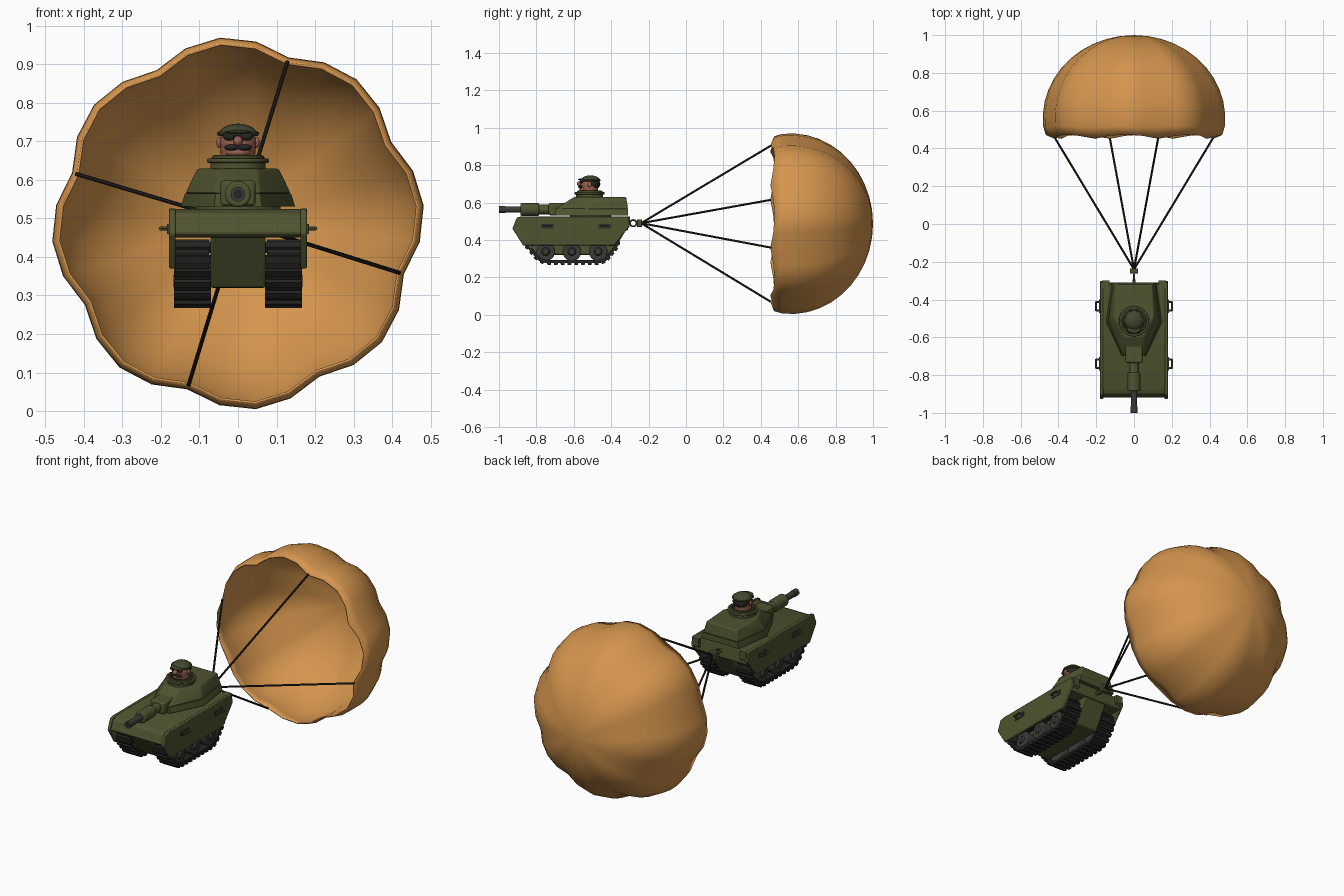
import bpy, bmesh, math
from mathutils import Vector

if "Cube" in bpy.data.objects:
    bpy.data.objects.remove(bpy.data.objects["Cube"])

def mat(name, r, g, b):
    m = bpy.data.materials.new(name)
    m.diffuse_color = (r, g, b, 1)
    m.use_nodes = True
    m.node_tree.nodes["Principled BSDF"].inputs["Base Color"].default_value = m.diffuse_color
    return m

OLIVE = mat("olive_paint", .080, .088, .030)
CLOTH = mat("orange_cloth", .66, .30, .075)
RUBBER = mat("black_track", .017, .017, .016)
WHEEL = mat("dark_wheel", .042, .045, .038)
ROPE = mat("dark_rope", .025, .018, .016)
SKIN = mat("skin", .33, .125, .08)
HAIR = mat("dark_hair", .02, .017, .015)
CAP = mat("cap_green", .055, .065, .028)

def finish(ob, m, bevel=0, mirror=False, smooth=True):
    ob.data.materials.append(m)
    if smooth:
        bpy.ops.object.select_all(action='DESELECT')
        ob.select_set(True)
        bpy.context.view_layer.objects.active = ob
        bpy.ops.object.shade_smooth_by_angle(angle=math.radians(40))
    if bevel:
        b = ob.modifiers.new("bevel", 'BEVEL')
        b.width, b.segments, b.limit_method = bevel, 2, 'ANGLE'
    if mirror:
        ob.modifiers.new("mirror", 'MIRROR')
    return ob

def mesh(name, verts, faces, m, **kw):
    me = bpy.data.meshes.new(name)
    me.from_pydata(verts, [], faces)
    bm = bmesh.new()
    bm.from_mesh(me)
    bmesh.ops.recalc_face_normals(bm, faces=bm.faces)
    bm.to_mesh(me)
    bm.free()
    ob = bpy.data.objects.new(name, me)
    bpy.context.collection.objects.link(ob)
    return finish(ob, m, **kw)

def loft(name, a, b, m, **kw):
    """Solid between two matching loops of points."""
    n = len(a)
    faces = [tuple(range(n)), tuple(range(n, 2 * n))]
    faces += [(i, (i + 1) % n, n + (i + 1) % n, n + i) for i in range(n)]
    return mesh(name, list(a) + list(b), faces, m, **kw)

def prism(name, yz, x0, x1, m, **kw):
    return loft(name, [(x0, y, z) for y, z in yz], [(x1, y, z) for y, z in yz], m, **kw)

def box(name, lo, hi, m, **kw):
    yz = [(lo[1], lo[2]), (hi[1], lo[2]), (hi[1], hi[2]), (lo[1], hi[2])]
    return prism(name, yz, lo[0], hi[0], m, **kw)

def rod(name, p, q, r, m, n=24, r2=None, **kw):
    p, q = Vector(p), Vector(q)
    rot = (q - p).to_track_quat('Z', 'Y')
    ring = lambda c, s: [c + rot @ Vector((s * math.cos(2 * math.pi * i / n),
                                           s * math.sin(2 * math.pi * i / n), 0)) for i in range(n)]
    return loft(name, ring(p, r), ring(q, r if r2 is None else r2), m, **kw)

def ball(name, c, s, m, cut=None, **kw):
    me = bpy.data.meshes.new(name)
    bm = bmesh.new()
    bmesh.ops.create_uvsphere(bm, u_segments=20, v_segments=12, radius=1)
    if cut is not None:
        bmesh.ops.bisect_plane(bm, geom=bm.verts[:] + bm.edges[:] + bm.faces[:],
                               plane_co=(0, 0, cut), plane_no=(0, 0, 1), clear_inner=True)
        bmesh.ops.holes_fill(bm, edges=[e for e in bm.edges if e.is_boundary])
    for v in bm.verts:
        v.co = Vector(c) + Vector((v.co.x * s[0], v.co.y * s[1], v.co.z * s[2]))
    bm.to_mesh(me)
    bm.free()
    ob = bpy.data.objects.new(name, me)
    bpy.context.collection.objects.link(ob)
    return finish(ob, m, **kw)

def torus(name, c, R, r, m, rot=(0, 0, 0)):
    bpy.ops.mesh.primitive_torus_add(location=c, rotation=rot, major_radius=R, minor_radius=r,
                                     major_segments=24, minor_segments=8)
    ob = bpy.context.object
    ob.name = name
    return finish(ob, m)

# Parachute canopy: eight lobes, scalloped rim, opening towards the front
ZC, N, R, A0 = .487, 32, 12, math.radians(73)
verts, faces = [], []
for j in range(R):
    t = -.25 + (math.pi / 2 + .25) * j / R
    for i in range(N):
        a = A0 + 2 * math.pi * i / N
        lobe = abs(math.sin(4 * (a - A0)))
        r = .485 * math.cos(t) * (1 - .07 * (1 - lobe))
        y = .56 + .44 * math.sin(t) + (.022 * lobe if j == 0 else 0)
        verts.append((r * math.cos(a), y, ZC + r * math.sin(a)))
        if j < R - 1:
            k = (i + 1) % N
            faces.append((j * N + i, j * N + k, (j + 1) * N + k, (j + 1) * N + i))
verts.append((0, 1.0, ZC))
faces += [((R - 1) * N + i, (R - 1) * N + (i + 1) % N, R * N) for i in range(N)]
canopy = mesh("parachute_canopy", verts, faces, CLOTH)
s = canopy.modifiers.new("thickness", 'SOLIDIFY')
s.thickness, s.offset = .006, -1

# Ropes, rope block and tow ring
for i in range(4):
    a = A0 + i * math.pi / 2
    rod("parachute_rope", (0, -.24, .49), (.438 * math.cos(a), .456, ZC + .438 * math.sin(a)), .0055, ROPE, n=8)
box("rope_block", (-.022, -.262, .47), (.022, -.235, .51), OLIVE, bevel=.003)
torus("tow_ring", (0, -.282, .49), .017, .0045, OLIVE, (0, math.pi / 2, 0))
rod("tow_hook", (0, -.33, .49), (0, -.295, .49), .009, OLIVE, n=12)

# Hull
prism("upper_hull", [(-.92, .46), (-.90, .512), (-.87, .525), (-.32, .525), (-.31, .45), (-.90, .45)],
      -.168, .168, OLIVE, bevel=.006)
prism("lower_hull", [(-.895, .455), (-.80, .32), (-.40, .32), (-.32, .455)], -.072, .072, OLIVE, bevel=.006)
prism("side_skirt", [(-.928, .46), (-.905, .52), (-.88, .526), (-.31, .526), (-.30, .475),
                     (-.385, .37), (-.87, .37)], .162, .179, OLIVE, bevel=.004, mirror=True)
prism("rear_fender", [(-.34, .525), (-.30, .525), (-.30, .48), (-.34, .45)], .13, .17, OLIVE, mirror=True)
for y in (-.74, -.435):
    box("handle_plate", (.178, y - .035, .46), (.184, y + .035, .485), WHEEL, mirror=True)
    for d in (-.022, .022):
        rod("handle_leg", (.178, y + d, .474), (.202, y + d, .474), .005, OLIVE, n=8, mirror=True)
    rod("handle_bar", (.201, y - .026, .474), (.201, y + .026, .474), .005, OLIVE, n=8, mirror=True)

# Tracks: hollow band with cleats, road wheels inside
loop = [(-.75, .276), (-.46, .276), (-.425, .29), (-.365, .365), (-.36, .40), (-.385, .445),
        (-.84, .445), (-.868, .41), (-.862, .375), (-.79, .29)]
inner = [(-.61 + (y + .61) * .92, .36 + (z - .36) * .80) for y, z in loop]
n = len(loop)
tv = [(x, y, z) for x in (.075, .163) for l in (loop, inner) for y, z in l]
tf = []
for i in range(n):
    k = (i + 1) % n
    tf += [(i, k, n + k, n + i), (2 * n + i, 2 * n + k, 3 * n + k, 3 * n + i),
           (i, k, 2 * n + k, 2 * n + i), (n + i, n + k, 3 * n + k, 3 * n + i)]
mesh("track_band", tv, tf, RUBBER, mirror=True)
for i in range(n):
    p, q = Vector(loop[i]), Vector(loop[(i + 1) % n])
    if min(p.y, q.y) > .42:
        continue
    d = (q - p).normalized()
    out = Vector((d.y, -d.x))
    cnt = max(1, round((q - p).length / .036))
    for c in range(cnt):
        m = p.lerp(q, (c + .5) / cnt)
        yz = [m - d * .012 - out * .004, m + d * .012 - out * .004, m + d * .009 + out * .009, m - d * .009 + out * .009]
        prism("track_cleat", [tuple(v) for v in yz], .07, .166, RUBBER, mirror=True)
for y, z, r in ((-.75, .338, .05), (-.61, .338, .05), (-.47, .338, .05), (-.825, .40, .033), (-.40, .40, .033)):
    rod("road_wheel", (.085, y, z), (.158, y, z), r, WHEEL, bevel=.005, mirror=True)
    rod("wheel_hub", (.158, y, z), (.167, y, z), r * .45, WHEEL, r2=r * .32, mirror=True)

# Turret
def sym(pts, z):
    return [(x, y, z) for x, y in pts] + [(-x, y, z) for x, y in reversed(pts)]
rod("turret_neck", (0, -.51, .52), (0, -.51, .545), .11, OLIVE, n=32)
base = [(.062, -.70), (.148, -.52), (.118, -.31)]
loft("turret_lower", sym(base, .531), sym([(x * .93, y) for x, y in base], .565), OLIVE)
loft("turret_upper", sym([(x * .93, y) for x, y in base], .565),
     sym([(.05, -.60), (.106, -.49), (.095, -.32)], .629), OLIVE, bevel=.006)

# Gun
box("gun_mantlet", (-.045, -.735, .532), (.045, -.63, .598), OLIVE, bevel=.008)
rod("gun_collar", (0, -.79, .563), (0, -.72, .563), .026, OLIVE)
rod("gun_sleeve", (0, -.885, .563), (0, -.785, .563), .034, OLIVE, bevel=.006)
rod("gun_barrel", (0, -.985, .563), (0, -.87, .563), .017, WHEEL)
rod("muzzle_ring", (0, -1.0, .563), (0, -.965, .563), .019, WHEEL)
rod("muzzle_bore", (0, -1.0005, .563), (0, -.995, .563), .012, RUBBER)

# Cupola hatch
HY = -.515
rod("cupola_base", (0, HY, .62), (0, HY, .646), .072, OLIVE, n=32)
rod("cupola_flange", (0, HY, .644), (0, HY, .656), .08, OLIVE, n=32, bevel=.003)
torus("cupola_rim", (0, HY, .657), .062, .007, OLIVE)
rod("cupola_opening", (0, HY, .655), (0, HY, .658), .058, RUBBER, n=32)

# Crewman's head
rod("neck", (0, HY, .65), (0, HY, .69), .043, SKIN, r2=.047)
ball("face", (0, HY, .697), (.048, .050, .042), SKIN)
ball("chin", (0, HY - .03, .672), (.033, .026, .017), SKIN)
ball("nose", (0, HY - .055, .701), (.012, .014, .013), SKIN)
ball("ear", (.049, HY, .697), (.007, .011, .014), SKIN, mirror=True)
ball("moustache", (.016, HY - .05, .684), (.020, .012, .008), HAIR, mirror=True)
ball("goggle_lens", (.022, HY - .044, .713), (.017, .011, .011), HAIR, mirror=True)
ball("hair_back", (0, HY + .012, .700), (.048, .045, .034), HAIR)
ball("cap_dome", (0, HY + .004, .712), (.053, .054, .034), CAP, cut=.2)
torus("cap_band", (0, HY + .004, .72), .049, .006, CAP)
ball("cap_visor", (0, HY - .042, .724), (.034, .022, .005), CAP)
